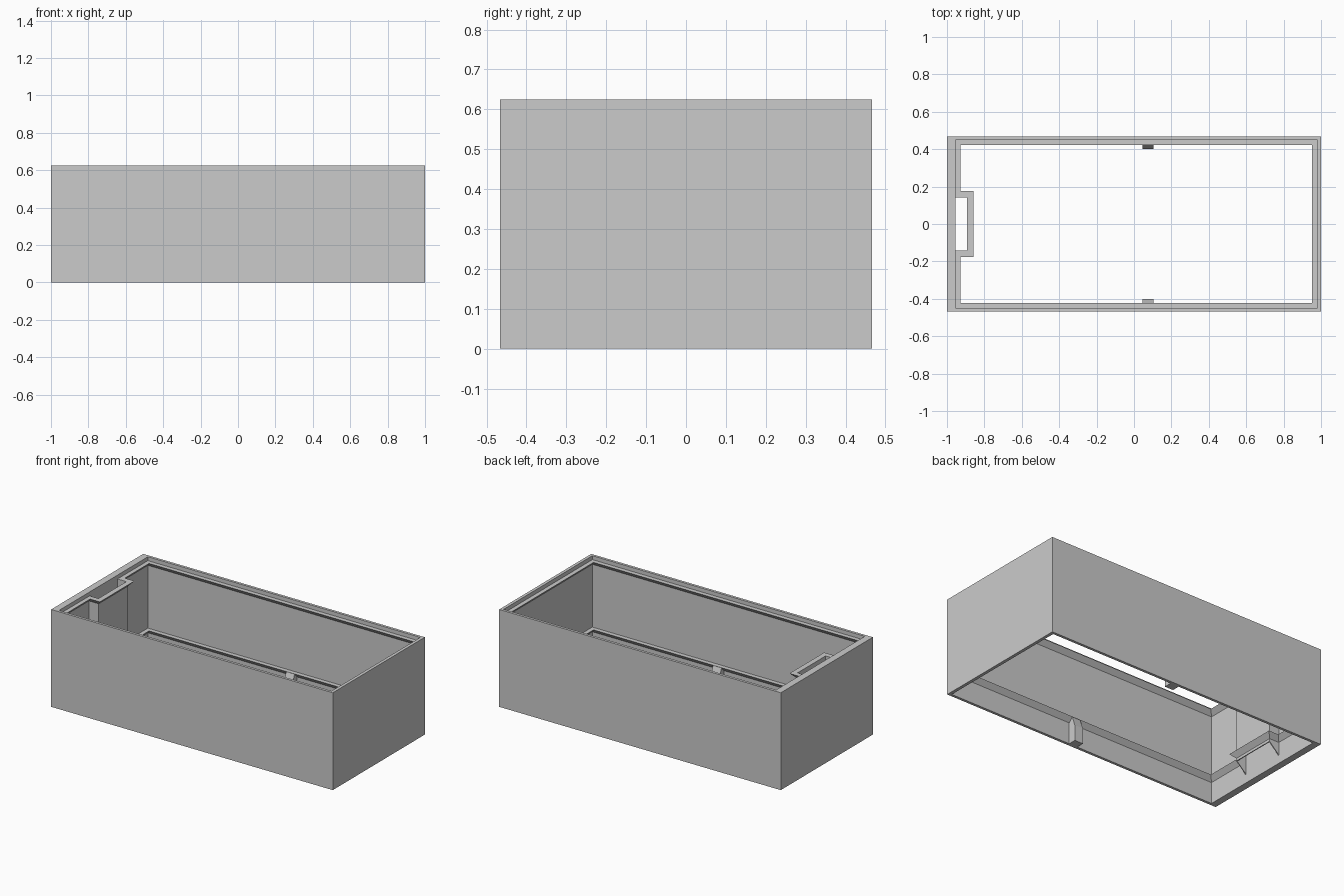
import bpy, bmesh
from mathutils import Vector

if "Cube" in bpy.data.objects:
    bpy.data.objects.remove(bpy.data.objects["Cube"])

GREY = (0.6, 0.6, 0.6, 1)
mat = bpy.data.materials.new("plain grey")
mat.use_nodes = True
mat.diffuse_color = GREY
mat.node_tree.nodes["Principled BSDF"].inputs["Base Color"].default_value = GREY

HEIGHT, SEAT = 0.625, 0.6          # rim height and lid seat height
X0, X1, Y = -0.955, 0.98, 0.45     # inner wall faces
PX, PY, T = -0.886, 0.148, 0.006   # pocket outer faces and skin thickness


def finish(name, bm):
    bmesh.ops.recalc_face_normals(bm, faces=bm.faces)
    mesh = bpy.data.meshes.new(name)
    bm.to_mesh(mesh)
    bm.free()
    mesh.materials.append(mat)
    obj = bpy.data.objects.new(name, mesh)
    bpy.context.collection.objects.link(obj)
    return obj


def loft_rings(name, rings):
    """Join closed rings of points into a closed band."""
    bm = bmesh.new()
    loops = [[bm.verts.new(p) for p in ring] for ring in rings]
    n = len(loops[0])
    for a, b in zip(loops, loops[1:] + loops[:1]):
        for i in range(n):
            j = (i + 1) % n
            bm.faces.new((a[i], a[j], b[j], b[i]))
    return finish(name, bm)


def extrude(name, points, direction):
    bm = bmesh.new()
    face = bm.faces.new([bm.verts.new(p) for p in points])
    top = bmesh.ops.extrude_face_region(bm, geom=[face], use_keep_orig=True)
    moved = [v for v in top["geom"] if isinstance(v, bmesh.types.BMVert)]
    bmesh.ops.translate(bm, verts=moved, vec=direction)
    return finish(name, bm)


def rect(x0, x1, y, z):
    return [(x0, -y, z), (x1, -y, z), (x1, y, z), (x0, y, z)]


def inset(path, d):
    """Mitred inward offset of a counter-clockwise right-angled path."""
    out = []
    for i, p in enumerate(path):
        a = (p - path[i - 1]).normalized()
        b = (path[(i + 1) % len(path)] - p).normalized()
        out.append(p + d * (Vector((-a.y, a.x)) + Vector((-b.y, b.x))))
    return out


# Outer walls, open at top and bottom
loft_rings("case_walls", [rect(-1, 1, 0.467, 0), rect(-1, 1, 0.467, HEIGHT),
                          rect(X0, X1, Y, HEIGHT), rect(X0, X1, Y, 0)])

# Chamfered ledges that follow the walls and step around the pocket
path = [Vector(p) for p in ((X1, -Y), (X1, Y), (X0, Y), (X0, PY), (PX, PY),
                            (PX, -PY), (X0, -PY), (X0, -Y))]
for name, z in (("lid_seat", SEAT), ("lower_ledge", 0.167)):
    loft_rings(name, [[(p.x, p.y, h) for p in inset(path, d)]
                      for d, h in ((0, z - 0.03), (0.028, z), (0, z))])

# Thin pocket on the end wall, with sloped lower ends on the sides
for name, y in (("pocket_side_front", -PY), ("pocket_side_back", PY - T)):
    extrude(name, [(X0, y, 0.055), (PX, y, 0.12), (PX, y, SEAT), (X0, y, SEAT)],
            (0, T, 0))
extrude("pocket_face", [(PX - T, -PY, 0.12), (PX, -PY, 0.12),
                        (PX, -PY, SEAT), (PX - T, -PY, SEAT)], (0, 2 * PY, 0))

# Small clips below the lower ledge on both long walls
for name, s in (("clip_front", -1), ("clip_back", 1)):
    profile = ((Y, 0.0), (0.4, 0.0), (0.4, 0.1), (0.424, 0.166), (Y, 0.166))
    extrude(name, [(0.045, s * y, z) for y, z in profile], (0.06, 0, 0))
